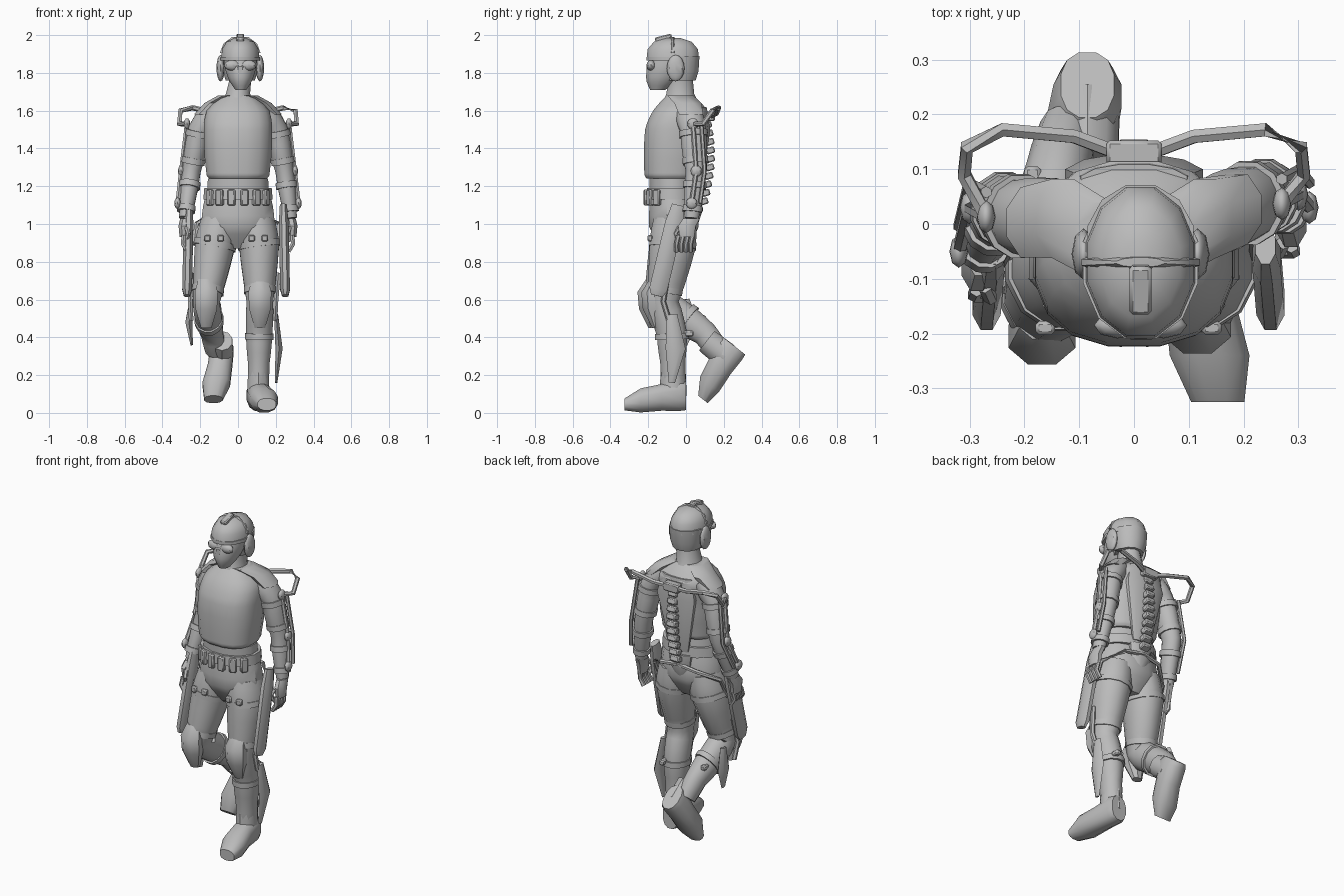
import bpy, bmesh, math
from mathutils import Vector, Matrix

default_cube = bpy.data.objects.get("Cube")
if default_cube:
    bpy.data.objects.remove(default_cube)

grey = bpy.data.materials.new("plain_grey")
grey.use_nodes = True
grey.diffuse_color = (.5, .5, .5, 1)
grey.node_tree.nodes["Principled BSDF"].inputs["Base Color"].default_value = grey.diffuse_color

UP = Vector((0, 0, 1))
FORWARD = Vector((0, -1, 0))
RIGHTWARD = Vector((1, 0, 0))
SIDES = {"right": -1, "left": 1}


def at(x, y, z):
    return Vector((x, y, z))


def finish(part, name):
    part.name = name
    part.data.materials.append(grey)
    bpy.ops.object.select_all(action='DESELECT')
    part.select_set(True)
    bpy.context.view_layer.objects.active = part
    bpy.ops.object.shade_smooth_by_angle(angle=math.radians(40))


def squared(value, power):
    return math.copysign(abs(value) ** power, value)


def limb(name, joints, radii, depth=1, end_depth=None, swell=0, sides=12, facing=None, power=1, place=Matrix()):
    """Skin oval rings along the joints; each stretch between joints can swell."""
    rings = []
    steps = 3 if swell else 1
    for index in range(len(joints) - 1):
        for step in range(steps):
            f = step / steps
            radius = radii[index] + (radii[index + 1] - radii[index]) * f
            radius *= 1 + swell * math.sin(math.pi * f)
            rings.append((joints[index].lerp(joints[index + 1], f), radius))
    rings.append((joints[-1], radii[-1]))
    bm = bmesh.new()
    loops = []
    for index, (centre, radius) in enumerate(rings):
        before = rings[max(index - 1, 0)][0]
        after = rings[min(index + 1, len(rings) - 1)][0]
        along = facing or (after - before).normalized()
        across = FORWARD if abs(along.x) > abs(along.z) + abs(along.y) else RIGHTWARD
        across = (across - along * across.dot(along)).normalized()
        outward = along.cross(across) * depth
        if end_depth:
            outward *= 1 + (end_depth / depth - 1) * index / (len(rings) - 1)
        loop = []
        for corner in range(sides):
            angle = math.tau * (corner + .5) / sides
            offset = across * squared(math.cos(angle), power) + outward * squared(math.sin(angle), power)
            loop.append(bm.verts.new(place @ (centre + offset * radius)))
        loops.append(loop)
    for lower, upper in zip(loops, loops[1:]):
        for corner in range(sides):
            following = (corner + 1) % sides
            bm.faces.new((lower[corner], lower[following], upper[following], upper[corner]))
    bm.faces.new(loops[0])
    bm.faces.new(loops[-1])
    bmesh.ops.recalc_face_normals(bm, faces=bm.faces)
    mesh = bpy.data.meshes.new(name)
    bm.to_mesh(mesh)
    bm.free()
    part = bpy.data.objects.new(name, mesh)
    bpy.context.collection.objects.link(part)
    finish(part, name)


def tube(name, joints, radius):
    limb(name, joints, [radius] * len(joints), sides=6)


def cuff(name, start, end, fraction, radius, depth=1.1):
    """Short band around a limb, part of the way from start to end."""
    centre = start.lerp(end, fraction)
    half = (end - start).normalized() * .016
    limb(name, [centre - half, centre + half], [radius, radius], depth)


def box(name, centre, size, tilt=0, turn=0):
    bpy.ops.mesh.primitive_cube_add(size=1, location=centre, rotation=(tilt, 0, turn))
    part = bpy.context.object
    part.scale = size
    bpy.ops.object.transform_apply(location=False, rotation=False, scale=True)
    bevel = part.modifiers.new("bevel", 'BEVEL')
    bevel.width, bevel.segments = .006, 1
    finish(part, name)


def ball(name, centre, size, tilt=0):
    bpy.ops.mesh.primitive_uv_sphere_add(segments=8, ring_count=8, location=centre, rotation=(tilt, 0, 0))
    bpy.context.object.scale = size
    finish(bpy.context.object, name)


# Vest, waist, hips and belt
chest = at(0, -.06, 1.5)
yoke = at(0, -.03, 1.6)
collar = at(0, -.03, 1.68)
waist = at(0, -.075, 1.24)
belt = at(0, -.07, 1.16)
crotch = at(0, -.06, .87)
limb("vest", [waist, waist + UP * .03, chest, yoke, collar], [.155, .17, .183, .168, .085],
     depth=.87, swell=.03, sides=16, facing=UP, power=.8)
limb("waist", [belt, waist], [.17, .165], depth=.75, facing=UP)
limb("hips", [crotch, crotch.lerp(belt, .4), belt], [.1, .2, .175], depth=.68, swell=.04, facing=UP)
limb("belt", [belt - UP * .03, belt + UP * .03], [.187, .182], depth=.76, sides=16, facing=UP)
for index in range(6):
    angle = (index - 2.5) * .38
    spot = belt + at(.18 * math.sin(angle), -.14 * math.cos(angle), -.02)
    box(f"belt_pouch_{index}", spot, (.04, .03, .085), turn=angle)

# Neck, masked face and helmet
crown = at(.012, -.07, 1.985)
brow = crown - UP * .11
chin = at(.015, -.15, 1.71)
nape = at(.012, -.03, 1.76)
limb("neck", [collar - UP * .05, collar + UP * .01, nape], [.09, .066, .06], depth=1.15, facing=UP)
limb("face_mask", [chin, chin.lerp(brow, .4), brow], [.03, .07, .09], depth=1.38, swell=.06, facing=UP)
limb("helmet_back", [nape, nape + UP * .05, nape + UP * .13], [.08, .095, .1], depth=1.05, facing=UP)
limb("helmet_dome", [brow, brow + UP * .05, brow + UP * .09, crown], [.104, .1, .075, .03], depth=1.38, facing=UP)
limb("helmet_rim", [brow - UP * .01, brow + UP * .01], [.109, .109], depth=1.32, facing=UP)
limb("headset_band", [brow + UP * .03, brow + UP * .08, crown + UP * .005], [.112, .092, .045], depth=.2, facing=UP)
box("helmet_crest", crown + FORWARD * .05, (.04, .09, .025), tilt=.25)
box("nose_guard", brow + at(0, -.125, -.06), (.035, .03, .05))
for side, s in SIDES.items():
    ear = brow + at(s * .104, .015, -.05)
    ball(f"{side}_goggle", brow + at(s * .042, -.115, -.035), (.043, .024, .028))
    ball(f"{side}_ear_cup", ear, (.022, .047, .07))

# Spine column and back gear
tail = at(0, .05, 1)
mount = at(0, .13, 1.57)
limb("back_plate", [at(0, .06, 1.16), at(0, .09, 1.5), at(0, .08, 1.62)], [.06, .13, .1], depth=.3, facing=UP)
limb("tail_plate", [tail, tail + UP * .06, tail + UP * .14], [.03, .07, .075], depth=.5, facing=UP)
box("hoop_mount", mount, (.1, .045, .05))
for index in range(11):
    curve = math.sin(math.pi * index / 11)
    box(f"vertebra_{index}", tail + at(0, .045 + .035 * curve, .12 + index * .045), (.06, .045, .035), tilt=.3)

# Arms, hands and the arm frame
for side, s in SIDES.items():
    socket = at(s * .13, .01, 1.6)
    bicep = at(s * .205, .025 + s * .012, 1.5)
    elbow = at(s * .246, .042 + s * .012, 1.28)
    wrist = at(s * .28, -.01 + s * .04, 1.03)
    palm = wrist + at(s * .007, -.025, -.07)
    out = RIGHTWARD * s
    limb(f"{side}_arm", [socket, bicep, elbow, wrist], [.06, .06, .05, .033], depth=1.15, swell=.1)
    limb(f"{side}_shoulder_pad", [collar + out * .06, socket + UP * .04, bicep + at(-s * .015, -.01, .08)],
         [.05, .052, .046], depth=1.5, sides=8, facing=UP)
    limb(f"{side}_palm", [wrist, palm + UP * .03, palm - UP * .03], [.028, .03, .024], depth=1.7, sides=8, facing=UP)
    for finger in range(4):
        knuckle = palm + at(0, .025 * finger - .045, -.02)
        bend = knuckle + at(s * .005, -.01, -.045)
        tube(f"{side}_finger_{finger}", [knuckle, bend, bend + at(-s * .025, 0, -.04)], .013)
    thumb = palm + at(-s * .015, -.04, .02)
    tube(f"{side}_thumb", [thumb, thumb + at(-s * .01, -.02, -.03), thumb - UP * .07], .013)
    cuff(f"{side}_bicep_cuff", bicep, elbow, .1, .071)
    cuff(f"{side}_elbow_cuff", bicep, elbow, .75, .064)
    cuff(f"{side}_forearm_cuff", elbow, wrist, .3, .058)
    cuff(f"{side}_wrist_cuff", elbow, wrist, .8, .049)

    hinges = {"shoulder": bicep + out * .065 + UP * .03, "elbow": elbow + out * .055, "wrist": wrist + out * .04 + UP * .08}
    for joint, spot in hinges.items():
        ball(f"{side}_{joint}_hinge", spot, (.017, .03, .03))
    tube(f"{side}_arm_strut", list(hinges.values()), .013)
    tube(f"{side}_rear_strut", [spot - FORWARD * .045 for spot in hinges.values()], .011)
    tube(f"{side}_back_hoop", [mount + out * .03, mount + at(s * .11, .03, .015), mount + at(s * .24, .042, .045),
                               mount + at(s * .305, .01, .03), mount + at(s * .31, -.04, -.04), hinges["shoulder"]], .014)

# Legs: the right is bent back in mid stride, the left is planted
legs = {
    "right": [at(-.095, -.06, 1.02), at(-.122, -.07, .89), at(-.168, -.14, .59),
              at(-.155, -.01, .5), at(-.137, .1, .42), at(-.12, .17, .33)],
    "left": [at(.095, -.06, 1.02), at(.112, -.07, .89), at(.116, -.12, .59),
             at(.112, -.075, .42), at(.11, -.07, .27), at(.108, -.065, .13)]}
for side, s in SIDES.items():
    hip, thigh, knee, calf, shin, ankle = legs[side]
    out = RIGHTWARD * s
    limb(f"{side}_leg", legs[side], [.1, .11, .073, .072, .06, .053], depth=1.15, swell=.03)
    cuff(f"{side}_thigh_strap", hip, thigh, 1, .117)
    cuff(f"{side}_knee_strap", thigh, knee, .8, .087)
    cuff(f"{side}_calf_strap", calf, shin, .1, .078, depth=1.2)
    for shift in (-.04, .03):
        box(f"{side}_strap_buckle", thigh + at(shift, -.12, .035), (.035, .025, .035))
    box(f"{side}_calf_buckle", calf + out * .03 - FORWARD * .09, (.03, .05, .03))
    cap = knee + at(0, -.065, .05)
    limb(f"{side}_knee_pad", [cap + at(0, .03, .07), cap, cap + at(0, .005, -.09), cap + at(0, .03, -.19)],
         [.045, .066, .062, .03], depth=.85, sides=8, facing=UP)
    tube(f"{side}_knee_frame", [thigh.lerp(knee, .5) + out * .1, knee + out * .085, knee + at(s * .08, .03, -.1)], .014)
    tube(f"{side}_hip_frame", [tail + at(0, .03, .08), tail + at(s * .12, .02, .06), at(s * .22, -.02, 1), thigh + out * .11], .013)
    # Thigh batons and outer shin blades
    grip = at(s * .25 - .01, -.04, 1.1)
    tip = grip + at(s * .01, -.115, -.48)
    limb(f"{side}_thigh_baton", [grip, grip.lerp(tip, .2), grip.lerp(tip, .93), tip],
         [.02, .028, .028, .018], depth=1.85, sides=8)
    blade = calf + at(s * .09, 0, .1)
    drop = -.36 if s > 0 else -.24
    limb(f"{side}_shin_blade", [blade, blade + at(s * .015, .02, drop * .5), blade + UP * drop],
         [.012, .022, .007], depth=2.4, sides=6)

# Boots: one shape placed flat, and mirrored with the toe pointing down
flat = Matrix.Translation((.108, 0, 0))
lifted = Matrix.Translation((-.085, .325, .3)) @ Matrix.Rotation(math.radians(52), 4, 'X') @ Matrix.Diagonal((-1, 1, 1, 1))
last = [at(0, 0, .09), at(0, -.03, .093), at(.01, -.13, .082), at(.03, -.24, .066), at(.045, -.325, .045)]
sock = at(0, -.068, .09)
for side, place in (("left", flat), ("right", lifted)):
    limb(f"{side}_boot", last, [.05, .064, .066, .075, .05], depth=1.55, end_depth=.65,
         facing=FORWARD, power=.85, place=place)
    limb(f"{side}_boot_cuff", [sock, sock + UP * .1, sock + UP * .13], [.062, .059, .057], depth=1.15,
         sides=10, facing=UP, place=place)
